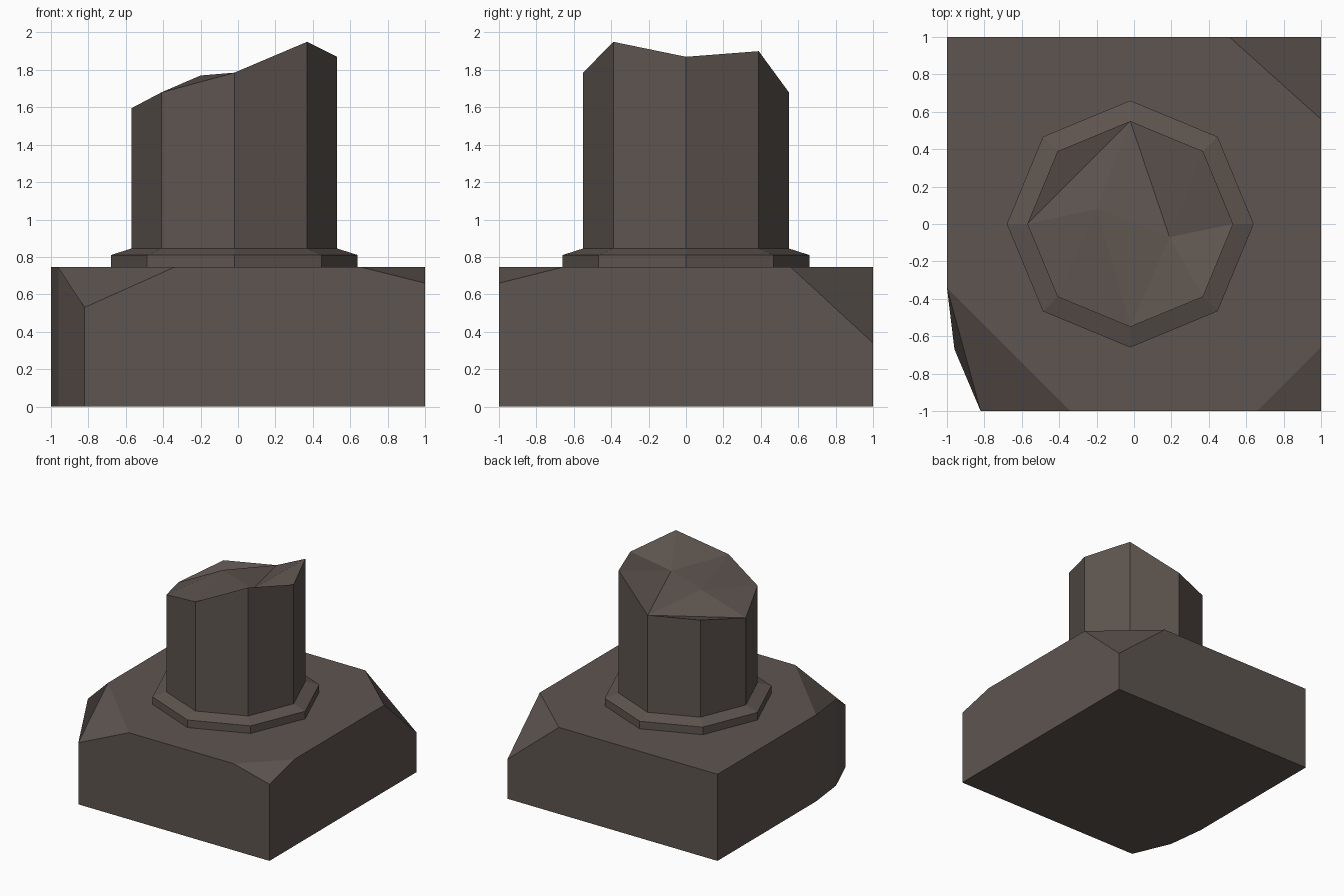
import bpy, math

if "Cube" in bpy.data.objects:
    bpy.data.objects.remove(bpy.data.objects["Cube"])

stone = bpy.data.materials.new("dark brown stone")
stone.diffuse_color = (0.112, 0.090, 0.079, 1)
stone.use_nodes = True
stone.node_tree.nodes["Principled BSDF"].inputs["Base Color"].default_value = stone.diffuse_color


def make(name, verts, faces):
    me = bpy.data.meshes.new(name)
    me.from_pydata(verts, [], faces)
    me.materials.append(stone)
    me.update()
    ob = bpy.data.objects.new(name, me)
    bpy.context.collection.objects.link(ob)
    return ob


def ring(r, heights, cx=-0.02):
    # octagon with a corner on +x; heights is one value per corner
    return [(cx + r * math.cos(i * math.pi / 4), r * math.sin(i * math.pi / 4), h)
            for i, h in enumerate(heights)]


def wall(a, b, n):
    # quads joining two rings that start at vertex index a and b
    return [(a + i, a + (i + 1) % n, b + (i + 1) % n, b + i) for i in range(n)]


# Plinth block with three broken corners
H = 0.745
foot = [(-0.82, -1), (1, -1), (1, 1), (-1, 1), (-1, -0.34), (-0.96, -0.67)]
rim_z = [0.53, 0.66, 0.34, H, H, H]
verts = [(x, y, 0) for x, y in foot] + [(x, y, z) for (x, y), z in zip(foot, rim_z)]
verts += [(-0.34, -1, H), (0.66, -1, H), (1, -0.66, H), (1, 0.56, H), (0.51, 1, H)]
make("plinth", verts, [
    (5, 4, 3, 2, 1, 0),            # underside
    (0, 1, 7, 13, 12, 6),          # front
    (1, 2, 8, 15, 14, 7),          # right
    (2, 3, 9, 16, 8),              # back
    (3, 4, 10, 9),                 # left
    (4, 5, 11, 10), (5, 0, 6, 11),  # broken vertical corner
    (12, 13, 14, 15, 16, 9, 10),   # top
    (10, 6, 12), (10, 11, 6),      # front left chip
    (13, 7, 14), (15, 8, 16),      # right side chips
])

# Collar: short octagon with a sloped upper edge
verts = ring(0.66, [H] * 8) + ring(0.66, [0.81] * 8) + ring(0.55, [0.845] * 8)
make("collar", verts, wall(0, 8, 8) + wall(8, 16, 8))

# Column stump with a jagged broken top (two inner points)
top = [1.87, 1.90, 1.68, 1.68, 1.595, 1.68, 1.785, 1.95]
verts = ring(0.55, [0.845] * 8) + ring(0.55, top)
verts += [(-0.20, 0.08, 1.77), (0.19, -0.07, 1.77)]
P, Q = 16, 17
faces = wall(0, 8, 8) + [(10, 11, 12), (P, 10, 12), (P, 12, 13), (P, 13, 14),
                         (P, 14, Q), (Q, 14, 15), (Q, 15, 8), (Q, 8, 9),
                         (Q, 9, 10), (Q, 10, P)]
make("broken_column", verts, faces)
